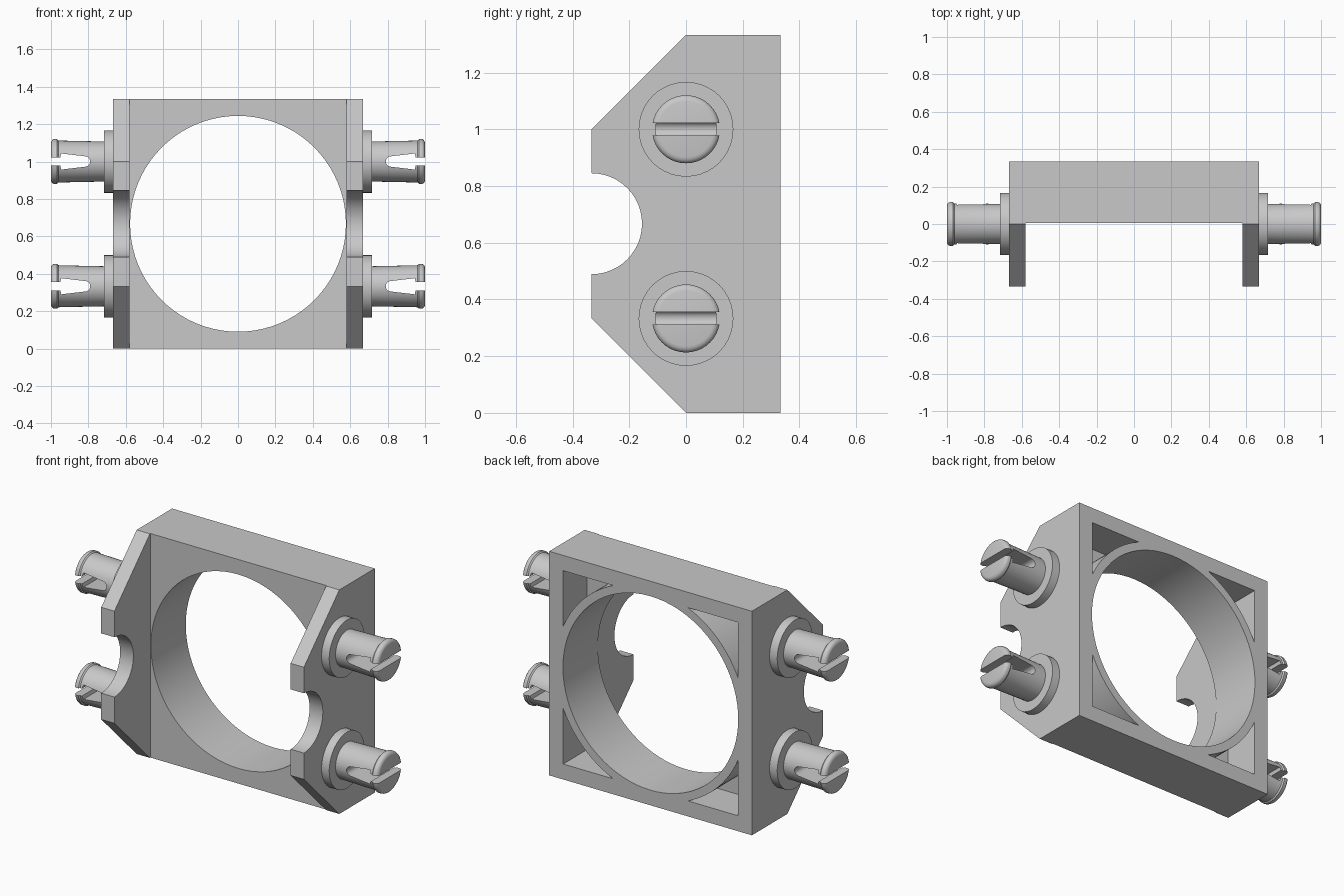
import bpy, bmesh, math

if "Cube" in bpy.data.objects:
    bpy.data.objects.remove(bpy.data.objects["Cube"])

grey = bpy.data.materials.new("light grey")
grey.diffuse_color = (0.58, 0.58, 0.58, 1)
grey.use_nodes = True
grey.node_tree.nodes["Principled BSDF"].inputs["Base Color"].default_value = grey.diffuse_color

HALF, TOP, MID = 0.667, 1.333, 0.667   # half width, height, centre height
PEG_HEIGHTS = (0.333, 1.0)


def finish(name, bm):
    bmesh.ops.recalc_face_normals(bm, faces=bm.faces)
    me = bpy.data.meshes.new(name)
    bm.to_mesh(me)
    bm.free()
    me.materials.append(grey)
    ob = bpy.data.objects.new(name, me)
    bpy.context.collection.objects.link(ob)
    return ob


def prism(name, pts, axis, a, b):
    """Extrude a closed outline along x (points are y, z) or y (points are x, z)."""
    bm = bmesh.new()
    rings = [[bm.verts.new((d, u, v) if axis == "X" else (u, d, v)) for u, v in pts]
             for d in (a, b)]
    bm.faces.new(rings[0])
    bm.faces.new(rings[1])
    n = len(pts)
    for i in range(n):
        j = (i + 1) % n
        bm.faces.new((rings[0][i], rings[0][j], rings[1][j], rings[1][i]))
    return finish(name, bm)


def lathe_x(name, profile, side, z, n=40):
    """Turn an (x, radius) profile about a line parallel to x."""
    bm = bmesh.new()
    rings = [[bm.verts.new((side * x, r * math.cos(2 * math.pi * k / n),
                            z + r * math.sin(2 * math.pi * k / n))) for k in range(n)]
             for x, r in profile]
    for r0, r1 in zip(rings, rings[1:]):
        for k in range(n):
            j = (k + 1) % n
            bm.faces.new((r0[k], r0[j], r1[j], r1[k]))
    bm.faces.new(rings[0])
    bm.faces.new(rings[-1])
    return finish(name, bm)


def arc(cx, cy, r, a0, a1, n):
    return [(cx + r * math.cos(math.radians(a0 + (a1 - a0) * i / n)),
             cy + r * math.sin(math.radians(a0 + (a1 - a0) * i / n))) for i in range(n + 1)]


def cut(ob, cutter):
    mod = ob.modifiers.new("cut", "BOOLEAN")
    mod.operation, mod.solver, mod.object = "DIFFERENCE", "EXACT", cutter
    bpy.ops.object.select_all(action="DESELECT")
    bpy.context.view_layer.objects.active = ob
    ob.select_set(True)
    bpy.ops.object.modifier_apply(modifier=mod.name)
    bpy.data.objects.remove(cutter)


def smooth(ob):
    bpy.ops.object.select_all(action="DESELECT")
    bpy.context.view_layer.objects.active = ob
    ob.select_set(True)
    bpy.ops.object.shade_smooth_by_angle(angle=math.radians(30))


# Frame: side outline with chamfers and a round notch, extruded across the width
outline = [(0.333, 0), (0.333, TOP), (0, TOP), (-0.333, 1.0)]
outline += arc(-0.333, MID, 0.178, 90, -90, 24)
outline += [(-0.333, 0.333), (0, 0)]
frame = prism("frame", outline, "X", -HALF, HALF)

# Open the front between the two side ears
cut(frame, prism("front_gap", [(-0.58, -1), (0.58, -1), (0.58, 3), (-0.58, 3)], "Y", -1, 0.005))

# Large round bore
cut(frame, prism("bore", arc(0, MID, 0.577, 0, 360, 80)[:-1], "Y", -0.2, 0.6))

# Corner pockets in the back, outside the bore ring
wall, ring = 0.575, 0.625
start = math.degrees(math.acos(wall / ring))
for sx in (-1, 1):
    for sz in (-1, 1):
        pts = [(wall, wall)] + arc(0, 0, ring, 90 - start, start, 14)
        cut(frame, prism("pocket", [(sx * u, MID + sz * v) for u, v in pts], "Y", 0.11, 0.6))
smooth(frame)

# Split pegs with a flange and a rounded lip
peg_profile = [(0.66, 0.167), (0.717, 0.167), (0.717, 0.107), (0.955, 0.112), (0.961, 0.113),
               (0.968, 0.120), (0.984, 0.120), (0.992, 0.116), (0.998, 0.108), (1.0, 0.098)]
slot_outline = [(1.1, -0.022), (1.1, 0.022), (0.95, 0.022), (0.945, 0.043)]
slot_outline += arc(0.818, 0, 0.028, 90, 270, 10)
slot_outline += [(0.945, -0.043), (0.95, -0.022)]
for side, label in ((-1, "left"), (1, "right")):
    for z, level in zip(PEG_HEIGHTS, ("lower", "upper")):
        peg = lathe_x(f"{label}_{level}_peg", peg_profile, side, z)
        cut(peg, prism("slot", [(side * u, z + v) for u, v in slot_outline], "Y", -0.3, 0.3))
        smooth(peg)
